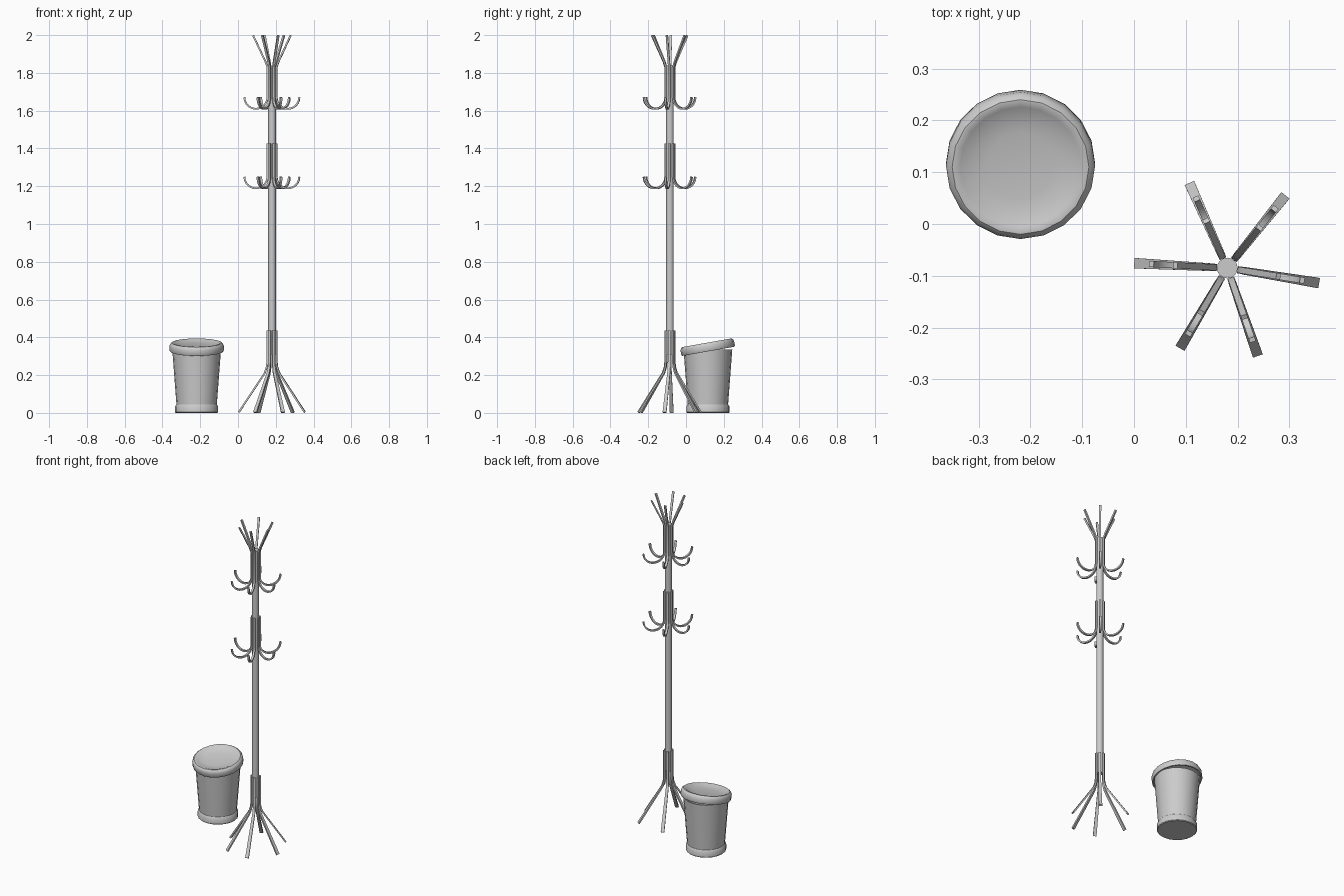
import bpy, bmesh
from math import sin, cos, pi, radians
from mathutils import Vector, Matrix

if "Cube" in bpy.data.objects:
    bpy.data.objects.remove(bpy.data.objects["Cube"])

RACK = Vector((0.18, -0.085, 0))
BIN = Vector((-0.219, 0.116, 0))
ANGLES = [-9.3, 51.3, 114, 177, 239.5, 289.2]


def finish(name, bm, loc, angle=35):
    bmesh.ops.recalc_face_normals(bm, faces=bm.faces)
    me = bpy.data.meshes.new(name)
    bm.to_mesh(me)
    bm.free()
    ob = bpy.data.objects.new(name, me)
    ob.location = loc
    bpy.context.collection.objects.link(ob)
    bpy.ops.object.select_all(action='DESELECT')
    ob.select_set(True)
    bpy.context.view_layer.objects.active = ob
    bpy.ops.object.shade_smooth_by_angle(angle=radians(angle))
    return ob


def lathe(name, profile, sides, loc):
    """Spin an (r, z) profile round z; r = 0 ends become caps."""
    bm = bmesh.new()
    rings = []
    for r, z in profile:
        if r == 0:
            rings.append([bm.verts.new((0, 0, z))] * sides)
        else:
            rings.append([bm.verts.new((r * cos(2 * pi * i / sides), r * sin(2 * pi * i / sides), z))
                          for i in range(sides)])
    for a, b in zip(rings, rings[1:]):
        for i in range(sides):
            j = (i + 1) % sides
            bm.faces.new(list(dict.fromkeys((a[i], a[j], b[j], b[i]))))
    return finish(name, bm, loc)


def flat_bars(name, path, thick=0.009):
    """Sweep a flat bar along (r, z, width) points, repeated at each rack angle."""
    bm = bmesh.new()
    pts = [Vector((p[0], p[1])) for p in path]
    for ang in ANGLES:
        rot = Matrix.Rotation(radians(ang), 3, 'Z')
        rings = []
        for i, p in enumerate(pts):
            d0 = (p - pts[i - 1]).normalized() if i else None
            d1 = (pts[i + 1] - p).normalized() if i < len(pts) - 1 else None
            d = ((d0 or d1) + (d1 or d0)).normalized()
            n = Vector((-d.y, d.x)) * thick / 2 / max(d.dot(d0 or d1), 0.5)
            w = path[i][2] / 2
            rings.append([bm.verts.new(rot @ Vector((p.x + s * n.x, t * w, p.y + s * n.y)))
                          for s, t in ((1, 1), (1, -1), (-1, -1), (-1, 1))])
        for a, b in zip(rings, rings[1:]):
            for i in range(4):
                j = (i + 1) % 4
                bm.faces.new((a[i], a[j], b[j], b[i]))
        bm.faces.new(rings[0])
        bm.faces.new(rings[-1])
    return finish(name, bm, RACK)


def hook_curve(z, w=0.012):
    """Half circle from the pole outwards, opening upwards."""
    return [(0.0855 - 0.061 * cos(pi * i / 12), z - 0.061 * sin(pi * i / 12), w) for i in range(13)]


# coat rack pole
lathe("rack_pole", [(0, 0.31), (0.02, 0.31), (0.02, 1.84), (0, 1.84)], 16, RACK)

# splayed legs
flat_bars("rack_legs", [(0.0245, 0.435, 0.014), (0.0245, 0.27, 0.014), (0.028, 0.242, 0.014),
                        (0.038, 0.212, 0.015), (0.176, 0.003, 0.02)])

# upper hooks with flared tops, and lower hooks
flat_bars("upper_hooks", [(0.1, 1.998, 0.012), (0.034, 1.858, 0.012), (0.0245, 1.83, 0.012)]
          + hook_curve(1.671))
flat_bars("lower_hooks", [(0.0245, 1.425, 0.012)] + hook_curve(1.25))

# bin body: tapered, hollow, with a base band
lathe("bin_body", [(0, 0), (0.11, 0), (0.114, 0.004), (0.114, 0.034), (0.107, 0.045),
                   (0.129, 0.335), (0.124, 0.335), (0.103, 0.012), (0, 0.012)], 20, BIN)

# bin lid: tilted, with a rounded rim and a dished top
lid = lathe("bin_lid", [(0, 0.022), (0.06, 0.022), (0.11, 0.034), (0.132, 0.034), (0.134, 0),
                        (0.141, 0), (0.144, 0.005), (0.144, 0.03), (0.14, 0.04), (0.132, 0.046),
                        (0.124, 0.046), (0.117, 0.042), (0.09, 0.034), (0.065, 0.03), (0, 0.03)],
            20, BIN + Vector((0, 0.002, 0.326)))
lid.rotation_euler = (radians(10), 0, 0)
